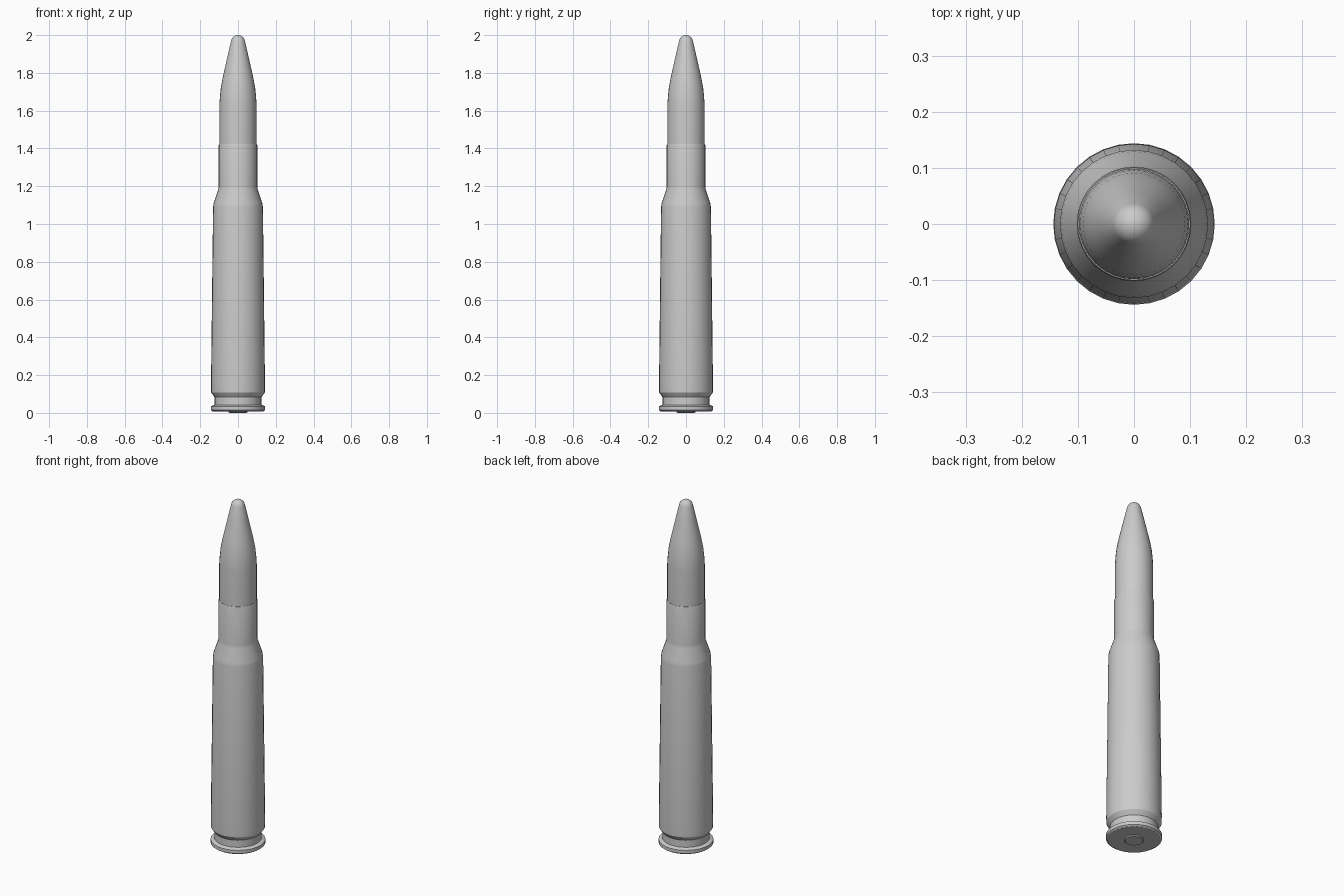
import bpy, bmesh, math

if "Cube" in bpy.data.objects:
    bpy.data.objects.remove(bpy.data.objects["Cube"])

SEGMENTS = 32


def lathe(name, profile, angle=30):
    """Revolve (radius, z) points around the z axis; radius 0 closes an end."""
    bm = bmesh.new()
    verts = [bm.verts.new((r, 0, z)) for r, z in profile]
    edges = [bm.edges.new(pair) for pair in zip(verts, verts[1:])]
    bmesh.ops.spin(bm, geom=verts + edges, cent=(0, 0, 0), axis=(0, 0, 1),
                   angle=math.tau, steps=SEGMENTS, use_merge=True)
    bmesh.ops.remove_doubles(bm, verts=bm.verts, dist=1e-5)
    bmesh.ops.recalc_face_normals(bm, faces=bm.faces)
    mesh = bpy.data.meshes.new(name)
    bm.to_mesh(mesh)
    bm.free()
    obj = bpy.data.objects.new(name, mesh)
    bpy.context.collection.objects.link(obj)
    bpy.ops.object.select_all(action='DESELECT')
    obj.select_set(True)
    bpy.context.view_layer.objects.active = obj
    bpy.ops.object.shade_smooth_by_angle(angle=math.radians(angle))
    return obj


# Case: rim, groove, tapered body, shoulder, neck and mouth
lathe("case", [
    (0, 0.008), (0.134, 0.008), (0.144, 0.015), (0.144, 0.034), (0.134, 0.039),
    (0.124, 0.042), (0.124, 0.083), (0.142, 0.108), (0.143, 0.14),
    (0.132, 1.09), (0.129, 1.11), (0.104, 1.185), (0.102, 1.20),
    (0.102, 1.418), (0.100, 1.424), (0.096, 1.424), (0.096, 1.38)])

# Tip: cylindrical shank, curved ogive, rounded nose
nose = [(0.037 * math.cos(a), 1.963 + 0.037 * math.sin(a))
        for a in (math.radians(d) for d in (12, 30, 48, 66, 80))]
lathe("projectile", [
    (0, 1.36), (0.0985, 1.36), (0.0985, 1.63), (0.096, 1.67), (0.091, 1.72),
    (0.082, 1.77), (0.072, 1.815), (0.055, 1.89)] + nose + [(0, 2.0)])

# Primer disc in the base
lathe("primer", [(0, 0), (0.045, 0), (0.05, 0.004), (0.05, 0.02), (0, 0.02)])
